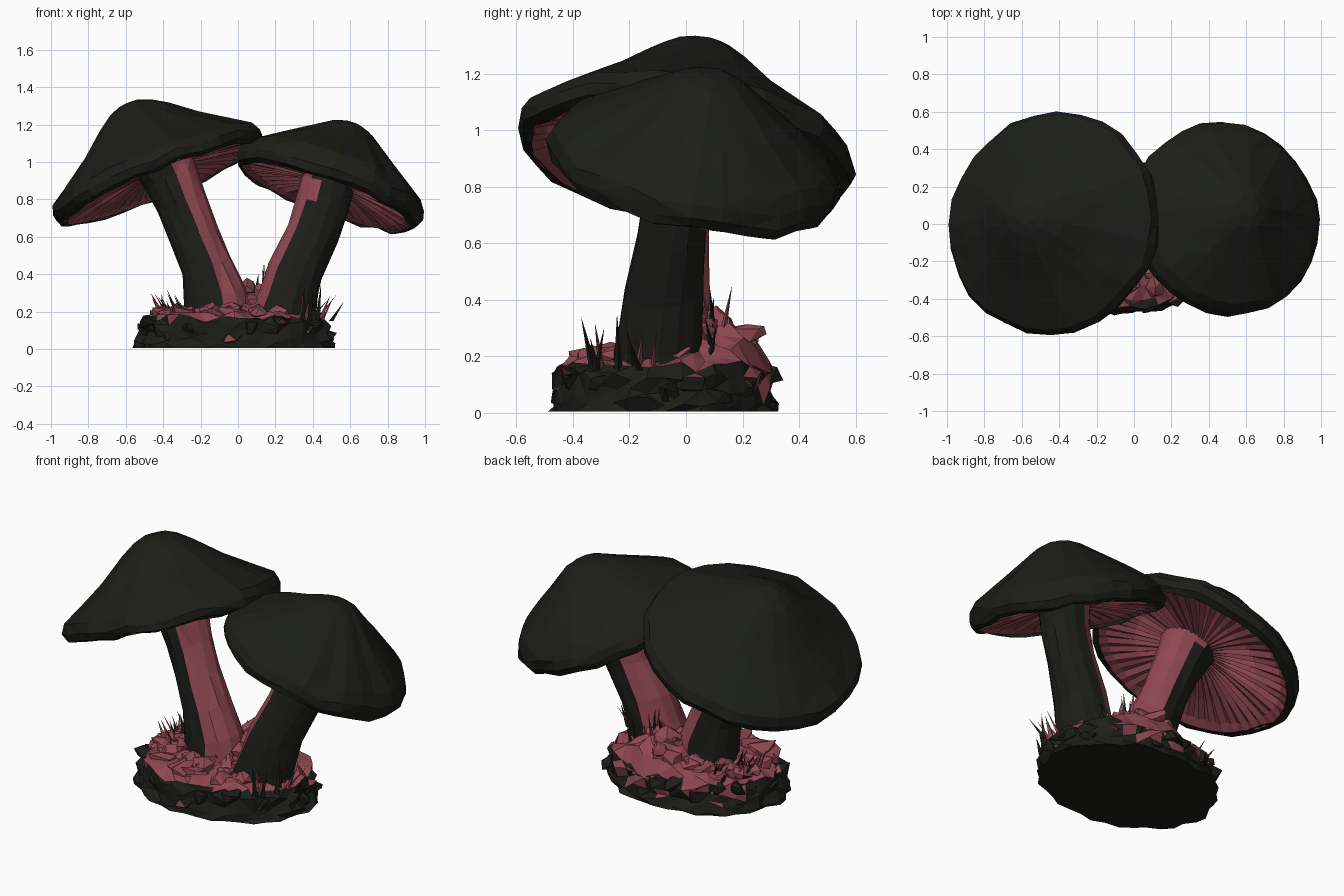
import bpy, bmesh, math, random
from mathutils import Vector, Matrix

if "Cube" in bpy.data.objects:
    bpy.data.objects.remove(bpy.data.objects["Cube"])

random.seed(7)


def material(name, rgb):
    m = bpy.data.materials.new(name)
    m.diffuse_color = (*rgb, 1)
    m.use_nodes = True
    m.node_tree.nodes["Principled BSDF"].inputs["Base Color"].default_value = m.diffuse_color
    return m


DARK = material("dark_green", (0.012, 0.013, 0.01))
PINK = material("dusty_pink", (0.28, 0.065, 0.085))


def jit(a):
    return random.uniform(-a, a)


def finish(name, bm, matrix=None):
    bmesh.ops.recalc_face_normals(bm, faces=bm.faces)
    me = bpy.data.meshes.new(name)
    bm.to_mesh(me)
    bm.free()
    me.materials.append(DARK)
    me.materials.append(PINK)
    ob = bpy.data.objects.new(name, me)
    bpy.context.collection.objects.link(ob)
    if matrix:
        ob.matrix_world = matrix
    return ob


def loft(bm, rings, start=False, end=False):
    """Join equal-length loops of points with quads, optionally capping the ends."""
    loops = [[bm.verts.new(p) for p in r] for r in rings]
    n = len(loops[0])
    for a, b in zip(loops, loops[1:]):
        for i in range(n):
            j = (i + 1) % n
            bm.faces.new((a[i], a[j], b[j], b[i]))
    for flag, lp in ((start, loops[0]), (end, loops[-1])):
        if flag:
            bm.faces.new(lp)


def cap(name, centre, normal, profile, radius):
    """Faceted cap dome plus a pleated gill disc, tilted along normal."""
    q = Vector((0, 0, 1)).rotation_difference(Vector(normal).normalized())
    mat = Matrix.Translation(centre) @ q.to_matrix().to_4x4()
    n = 28
    wob = [1 + jit(0.01) for _ in range(n)]
    dip = [jit(0.012) for _ in range(n)]
    bm = bmesh.new()
    rings = []
    for r, z in profile:
        k = r / radius
        rings.append([(r * wob[i] * math.cos(math.tau * i / n) + jit(0.008) * k,
                       r * wob[i] * math.sin(math.tau * i / n) + jit(0.008) * k,
                       z + dip[i] * k + jit(0.004) * k) for i in range(n)])
    loft(bm, rings, start=True)
    bmesh.ops.triangulate(bm, faces=bm.faces)
    dome = finish(name + "_cap", bm, mat)
    dec = dome.modifiers.new("irregular_facets", 'DECIMATE')
    dec.ratio = 0.75
    # gills: alternating ridges and grooves
    g = 96
    lens = [random.uniform(0.2, 1) for _ in range(g)]
    bm = bmesh.new()
    rings = []
    for t, z, depth in ((0.95, -0.018, 0.0), (0.86, 0.0, 0.012), (0.6, 0.025, 0.016),
                        (0.35, 0.04, 0.012), (0.15, 0.045, 0.0)):
        rings.append([(radius * t * math.cos(math.tau * i / g), radius * t * math.sin(math.tau * i / g),
                       z + depth * lens[i] * (1 if i % 2 else -1)) for i in range(g)])
    loft(bm, rings, end=True)
    for f in bm.faces:
        f.material_index = 1
    finish(name + "_gills", bm, mat)


def stem(name, path, inward, limit):
    """Bent tube; the side facing the other mushroom is pink."""
    n = 14
    bm = bmesh.new()
    rings = []
    for x, y, z, rx, ry in path:
        ring = []
        for i in range(n):
            a = math.tau * i / n
            k = 1 + jit(0.05)
            c, s = math.cos(a) * rx * k, math.sin(a) * ry * k
            ring.append((x + c, y + s, z + 0.35 * c * inward + jit(0.01)))
        rings.append(ring)
    loft(bm, rings, True, True)
    bmesh.ops.recalc_face_normals(bm, faces=bm.faces)
    for f in bm.faces:
        flat = Vector((f.normal.x, f.normal.y))
        if flat.length > 0.1 and flat.normalized().x * inward > limit:
            f.material_index = 1
    bmesh.ops.triangulate(bm, faces=bm.faces)
    finish(name + "_stem", bm)


# left and right mushrooms
cap("left", (-0.418, 0.0, 0.907), (-0.38, 0.135, 0.92),
    [(0.06, 0.44), (0.12, 0.415), (0.2, 0.36), (0.34, 0.245), (0.49, 0.142),
     (0.58, 0.08), (0.601, 0.03), (0.59, -0.012), (0.55, -0.025)], 0.587)
cap("right", (0.48, 0.02, 0.842), (0.34, 0.2, 0.92),
    [(0.06, 0.39), (0.12, 0.365), (0.25, 0.275), (0.36, 0.205), (0.475, 0.125),
     (0.518, 0.07), (0.527, 0.02), (0.51, -0.02), (0.48, -0.03)], 0.512)
stem("left", [(-0.11, -0.05, 0.12, 0.19, 0.17), (-0.12, -0.05, 0.28, 0.16, 0.145),
              (-0.17, -0.045, 0.45, 0.13, 0.13), (-0.24, -0.035, 0.62, 0.125, 0.12),
              (-0.3, -0.02, 0.78, 0.125, 0.12), (-0.36, -0.01, 0.92, 0.145, 0.13),
              (-0.4, 0.0, 1.0, 0.155, 0.15)], 1, 0.2)
stem("right", [(0.23, -0.1, 0.12, 0.18, 0.17), (0.26, -0.1, 0.25, 0.15, 0.155),
               (0.31, -0.08, 0.42, 0.14, 0.14), (0.4, -0.05, 0.62, 0.135, 0.12),
               (0.45, -0.03, 0.77, 0.135, 0.12), (0.48, -0.01, 0.89, 0.14, 0.13),
               (0.49, 0.0, 0.93, 0.15, 0.14)], -1, 0.4)

# rocky base: dark skirt with mossy pink top
CX, CY, RX, RY = -0.02, -0.075, 0.515, 0.395


def ground(x, y):
    mound = 0.11 * math.exp(-((x - 0.08) ** 2 + (y - 0.12) ** 2) / 0.03)
    swell = 0.05 * math.exp(-(x ** 2 / 0.12 + (y + 0.02) ** 2 / 0.08))
    return 0.175 + mound + swell


def oval(a, k):
    return CX + RX * k * math.cos(a), CY + RY * k * math.sin(a)


bm = bmesh.new()
n = 40
rings = []
for k, z in ((1.02, 0.0), (1.02, 0.04), (0.97, 0.08), (0.99, 0.13), (0.94, 0.165),
             (0.83, None), (0.65, None), (0.48, None), (0.3, None), (0.12, None)):
    ring = []
    for i in range(n):
        x, y = oval(math.tau * i / n, k + (jit(0.045) if k > 0.3 else 0))
        zz = 0.005 if z == 0 else (z if z else ground(x, y)) + jit(0.022)
        ring.append((x, y, zz))
    rings.append(ring)
loft(bm, rings, True, True)
bmesh.ops.triangulate(bm, faces=bm.faces)
for f in bm.faces:
    c = f.calc_center_median()
    back = c.y > 0.1 and c.x < 0.3 and c.z > 0.06 and random.random() < 0.5
    if c.z > 0.165 or back:
        f.material_index = 1
finish("rocky_base", bm)


def clumps(name, spots, pink):
    """Crumpled low-poly lumps."""
    bm = bmesh.new()
    for x, y, z, r in spots:
        m = Matrix.Translation((x, y, z)) @ Matrix.Rotation(jit(3), 4, 'Z') @ Matrix.Diagonal((1.25, 0.9, 0.7, 1))
        for v in bmesh.ops.create_icosphere(bm, subdivisions=1, radius=r, matrix=m)["verts"]:
            v.co += Vector((jit(r), jit(r), jit(r))) * 0.3
            v.co.z = max(v.co.z, 0.004)
    for f in bm.faces:
        f.material_index = int(f.calc_center_median().z > 0.18 or random.random() < pink)
    finish(name, bm)


rocks = [(*oval(math.tau * i / 24 + jit(0.08), random.uniform(0.86, 0.94)),
          random.choice((0.06, 0.11, 0.14)), random.uniform(0.045, 0.065)) for i in range(24)]
clumps("edge_rocks", rocks, 0.08)
moss = []
for i in range(42):
    x, y = oval(jit(math.pi), math.sqrt(random.random()) * 0.78)
    moss.append((x, y, ground(x, y), random.uniform(0.04, 0.07)))
clumps("moss_clumps", moss, 0.5)

# grass blades in tufts: x, y, spread, count, height, outward lean
bm = bmesh.new()
for tx, ty, spread, count, h, lean in ((-0.36, -0.02, 0.08, 14, 0.15, -0.06), (0.42, -0.12, 0.08, 9, 0.15, 0.07),
                                       (0.13, 0.08, 0.05, 5, 0.16, 0.0), (0.26, 0.06, 0.05, 5, 0.16, 0.03),
                                       (0.38, -0.28, 0.05, 6, 0.19, 0.03), (-0.3, 0.1, 0.07, 6, 0.13, -0.05)):
    for _ in range(count):
        x, y = tx + jit(spread), ty + jit(spread)
        z = ground(x, y) - 0.03
        tip = Vector((x + lean * random.uniform(0.3, 1.4) + jit(0.02), y + jit(0.05), z + h * random.uniform(0.6, 1.15)))
        w = random.uniform(0.011, 0.019)
        base = [bm.verts.new((x + w * math.cos(a), y + w * math.sin(a), z)) for a in (0, 2.1, 4.2)]
        top = bm.verts.new(tip)
        pink = int(random.random() < 0.4)
        for i in range(3):
            bm.faces.new((base[i], base[(i + 1) % 3], top)).material_index = pink
finish("grass_blades", bm)
